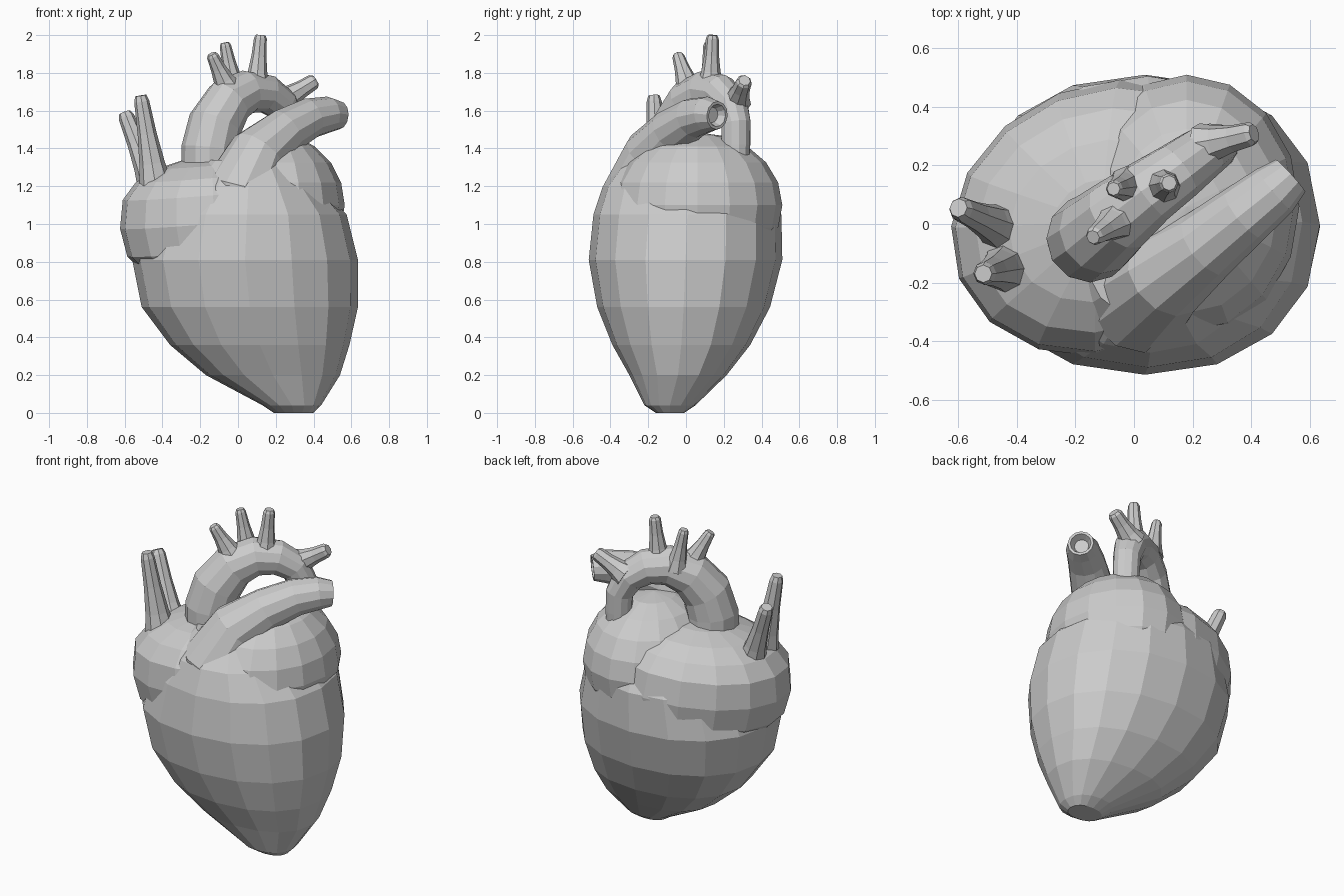
import bpy, bmesh, math
from mathutils import Vector, Matrix

if "Cube" in bpy.data.objects:
    bpy.data.objects.remove(bpy.data.objects["Cube"])


def loft(name, rings):
    """Skin a list of equal-length point rings and cap both ends."""
    bm = bmesh.new()
    vs = [[bm.verts.new(p) for p in r] for r in rings]
    n = len(vs[0])
    for a, b in zip(vs, vs[1:]):
        for i in range(n):
            j = (i + 1) % n
            bm.faces.new((a[i], a[j], b[j], b[i]))
    bm.faces.new(vs[0][::-1])
    bm.faces.new(vs[-1])
    bmesh.ops.recalc_face_normals(bm, faces=bm.faces)
    me = bpy.data.meshes.new(name)
    bm.to_mesh(me)
    bm.free()
    ob = bpy.data.objects.new(name, me)
    bpy.context.collection.objects.link(ob)
    return ob


def tube(name, path, sides=10, hollow=False):
    """Tube along (x, y, z, radius) stations, optionally with a recessed end."""
    pts = [Vector(p[:3]) for p in path]
    last = len(pts) - 1
    tans = [(pts[min(i + 1, last)] - pts[max(i - 1, 0)]).normalized() for i in range(last + 1)]
    q = Vector((0, 0, 1)).rotation_difference(tans[0])
    stations = []
    for i, p in enumerate(pts):
        if i:
            q = tans[i - 1].rotation_difference(tans[i]) @ q
        stations.append((p, q.copy(), path[i][3]))
    if hollow:
        r = path[-1][3]
        stations.append((pts[-1], q.copy(), r * 0.8))
        stations.append((pts[-1] - tans[-1] * 0.04, q.copy(), r * 0.55))
    rings = []
    for p, rot, r in stations:
        rings.append([p + rot @ Vector((r * math.cos(2 * math.pi * k / sides),
                                        r * math.sin(2 * math.pi * k / sides), 0))
                      for k in range(sides)])
    return loft(name, rings)


def branch(name, base, tip, r0, r1):
    """Short tapering vessel with a flared root and a bevelled tip."""
    b, t = Vector(base), Vector(tip)
    steps = [(-0.1, r0 * 1.15), (0.2, r0 * 0.85), (0.55, (r0 + r1) * 0.42), (0.93, r1), (1.0, r1 * 0.75)]
    return tube(name, [(*b.lerp(t, f), r) for f, r in steps], 8)


def spow(v, p):
    return math.copysign(abs(v) ** p, v)


def chamber(name, centre, radii, tilt=0, turn=0, square=0.85):
    """Low-poly ellipsoid chamber with a slightly flattened top."""
    bm = bmesh.new()
    bmesh.ops.create_uvsphere(bm, u_segments=16, v_segments=10, radius=1)
    for v in bm.verts:
        v.co.z = spow(v.co.z, square)
    m = (Matrix.Translation(centre) @ Matrix.Rotation(math.radians(turn), 4, 'Z')
         @ Matrix.Rotation(math.radians(tilt), 4, 'Y') @ Matrix.Diagonal((*radii, 1)))
    bm.transform(m)
    me = bpy.data.meshes.new(name)
    bm.to_mesh(me)
    bm.free()
    ob = bpy.data.objects.new(name, me)
    bpy.context.collection.objects.link(ob)
    return ob


# Ventricles: egg leaning to the apex; z, x range, y range
profile = [
    (0.00, 0.19, 0.40, -0.16, -0.01),
    (0.04, 0.13, 0.44, -0.22, 0.05),
    (0.20, -0.17, 0.54, -0.30, 0.215),
    (0.36, -0.36, 0.59, -0.39, 0.34),
    (0.56, -0.51, 0.635, -0.47, 0.445),
    (0.81, -0.56, 0.635, -0.515, 0.51),
    (1.05, -0.48, 0.575, -0.49, 0.505),
    (1.20, -0.33, 0.44, -0.44, 0.42),
    (1.34, -0.18, 0.30, -0.33, 0.25),
]
rings = []
for z, x0, x1, y0, y1 in profile:
    ring = []
    for k in range(16):
        a = 2 * math.pi * k / 16
        p = 0.88 if z < 0.5 else 0.92   # fuller than an ellipse
        ring.append(((x0 + x1) / 2 + (x1 - x0) / 2 * spow(math.cos(a), p),
                     (y0 + y1) / 2 + (y1 - y0) / 2 * spow(math.sin(a), p), z))
    rings.append(ring)
loft("ventricles", rings)

# Atria
chamber("right_atrium", (-0.085, 0.02, 1.02), (0.555, 0.46, 0.35), -5, 22, 0.72)
chamber("left_atrium", (0.18, 0.06, 1.10), (0.385, 0.45, 0.385), square=1.0)

# Aortic arch
tube("aorta", [
    (-0.15, -0.05, 1.20, 0.15), (-0.15, -0.05, 1.40, 0.15), (-0.12, -0.03, 1.53, 0.145),
    (-0.05, 0.03, 1.645, 0.132), (0.05, 0.11, 1.70, 0.115), (0.15, 0.18, 1.69, 0.103),
    (0.23, 0.24, 1.63, 0.092), (0.275, 0.265, 1.53, 0.08), (0.28, 0.265, 1.42, 0.077),
    (0.28, 0.26, 1.28, 0.075)], 12)

# Pulmonary trunk with an open end
tube("pulmonary_trunk", [
    (0.00, -0.17, 0.92, 0.24), (0.03, -0.24, 1.20, 0.20), (0.11, -0.17, 1.37, 0.16),
    (0.25, -0.07, 1.49, 0.125), (0.38, 0.035, 1.56, 0.108), (0.48, 0.115, 1.58, 0.095),
    (0.535, 0.165, 1.575, 0.075)], 12, hollow=True)

# Vessels branching from the arch and the two veins
for name, base, tip, r0, r1 in [
    ("arch_branch_front", (-0.06, 0.01, 1.73), (-0.14, -0.045, 1.90), 0.065, 0.032),
    ("arch_branch_back", (-0.025, 0.13, 1.73), (-0.07, 0.12, 1.96), 0.06, 0.03),
    ("arch_branch_middle", (0.10, 0.13, 1.76), (0.12, 0.14, 2.00), 0.06, 0.034),
    ("arch_branch_side", (0.25, 0.27, 1.66), (0.41, 0.31, 1.76), 0.07, 0.042),
    ("vein_outer", (-0.46, -0.01, 1.23), (-0.60, 0.055, 1.59), 0.075, 0.043),
    ("vein_front", (-0.44, -0.15, 1.23), (-0.515, -0.17, 1.68), 0.08, 0.04),
]:
    branch(name, base, tip, r0, r1)
